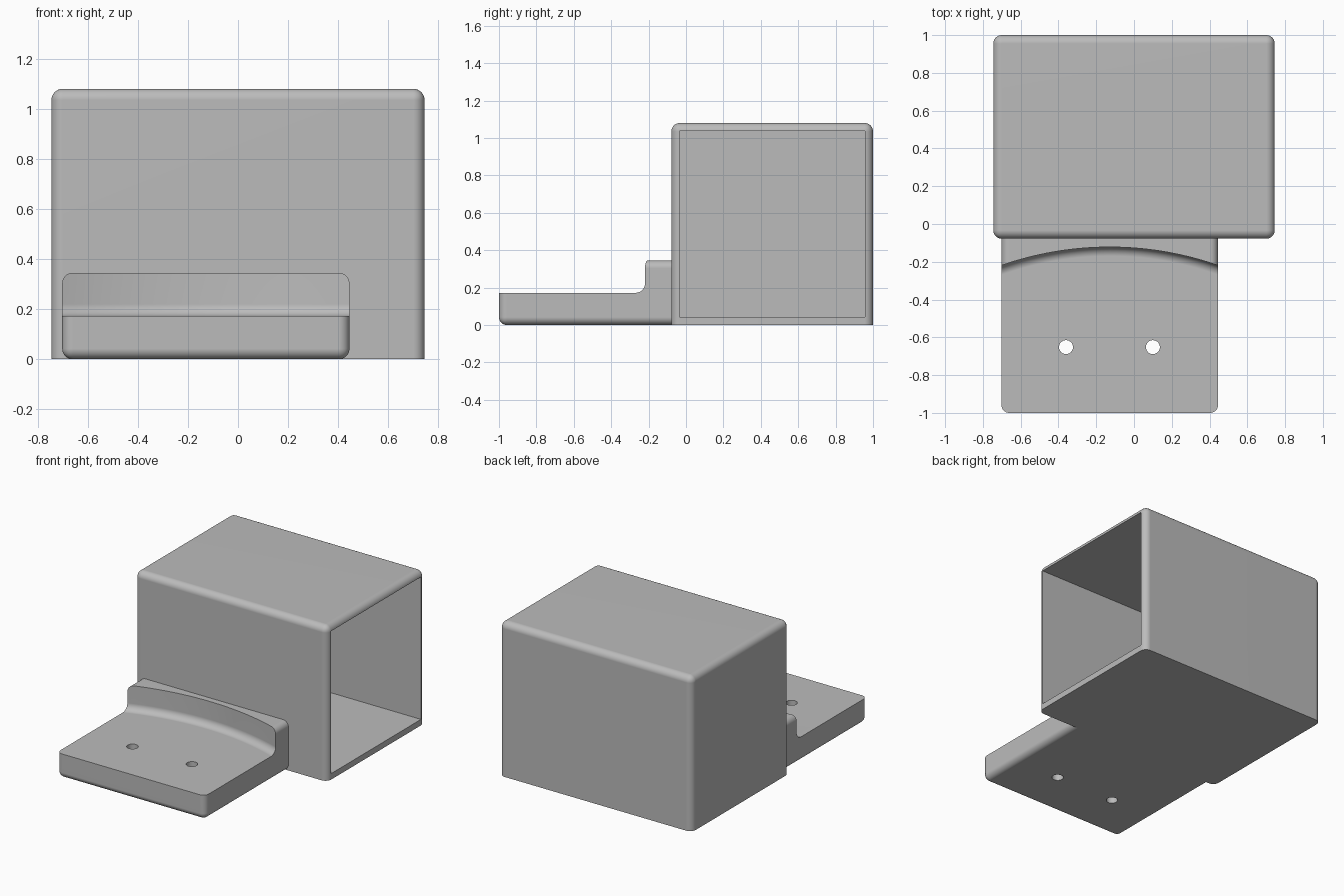
import bpy
import bmesh
from mathutils import Matrix, Vector

if "Cube" in bpy.data.objects:
    bpy.data.objects.remove(bpy.data.objects["Cube"], do_unlink=True)

GREY = (0.5, 0.5, 0.5, 1)
grey = bpy.data.materials.new("plain grey")
grey.use_nodes = True
grey.diffuse_color = GREY
grey.node_tree.nodes["Principled BSDF"].inputs["Base Color"].default_value = GREY


def finish(name, bm):
    bmesh.ops.recalc_face_normals(bm, faces=bm.faces)
    mesh = bpy.data.meshes.new(name)
    bm.to_mesh(mesh)
    bm.free()
    mesh.materials.append(grey)
    obj = bpy.data.objects.new(name, mesh)
    bpy.context.collection.objects.link(obj)
    return obj


def block(name, low, high, radius=0, rounded=None):
    """Box between two corners; edges whose midpoint (-1..1 per axis) passes the rule are rounded."""
    low, high = Vector(low), Vector(high)
    bm = bmesh.new()
    bmesh.ops.create_cube(bm, size=2)
    edges = []
    if rounded:
        edges = [e for e in bm.edges if rounded(*((e.verts[0].co + e.verts[1].co) / 2))]
    size, middle = (high - low) / 2, (high + low) / 2
    bmesh.ops.transform(bm, matrix=Matrix.Translation(middle) @ Matrix.Diagonal(size).to_4x4(),
                        verts=bm.verts)
    if edges:
        bmesh.ops.bevel(bm, geom=edges, offset=radius, segments=8, profile=0.5, affect='EDGES')
    return finish(name, bm)


def cylinder(name, x, y, bottom, top, radius, sides, fillet=0):
    bm = bmesh.new()
    bmesh.ops.create_cone(bm, cap_ends=True, segments=sides, radius1=radius, radius2=radius,
                          depth=top - bottom,
                          matrix=Matrix.Translation((x, y, (bottom + top) / 2)))
    if fillet:
        middle = (bottom + top) / 2
        rim = [e for e in bm.edges if all(v.co.z < middle for v in e.verts)]
        bmesh.ops.bevel(bm, geom=rim, offset=fillet, segments=8, profile=0.5, affect='EDGES')
    return finish(name, bm)


def cut(obj, cutter):
    mod = obj.modifiers.new("cut", 'BOOLEAN')
    mod.operation = 'DIFFERENCE'
    mod.solver = 'EXACT'
    mod.object = cutter
    bpy.context.view_layer.objects.active = obj
    bpy.ops.object.modifier_apply(modifier=mod.name)
    bpy.data.objects.remove(cutter, do_unlink=True)


def smooth(obj):
    bpy.ops.object.select_all(action='DESELECT')
    obj.select_set(True)
    bpy.context.view_layer.objects.active = obj
    bpy.ops.object.shade_smooth_by_angle(angle=0.52)
    mod = obj.modifiers.new("flat face normals", 'WEIGHTED_NORMAL')
    mod.keep_sharp = True


# Hollow housing, open on its left side, with a sharp bottom rim
WALL, HALF, FRONT, BACK, TOP = 0.042, 0.745, -0.078, 1.0, 1.08
housing = block("housing", (-HALF, FRONT, 0), (HALF, BACK, TOP), 0.045,
                lambda x, y, z: z > -0.5)
cut(housing, block("cavity", (-HALF + WALL, FRONT + WALL, WALL),
                   (HALF + 1, BACK - WALL, TOP - WALL)))
smooth(housing)

# Mounting plate with a raised ridge against the housing
LEFT, RIGHT, NOSE, RIDGE, DECK = 0.445, -0.702, -1.0, 0.345, 0.172
plate = block("mounting_plate", (RIGHT, NOSE, 0), (LEFT, FRONT, RIDGE), 0.042,
              lambda x, y, z: y < 0.5 and not (y < -0.5 and z > 0.5))

# Curved, filleted step between the deck and the ridge
ARC = 1.738
cut(plate, cylinder("step_cutter", (LEFT + RIGHT) / 2, -0.122 - ARC, DECK, 0.7, ARC, 256, 0.048))

# Screw holes
for hole_x in (-0.36, 0.1):
    cut(plate, cylinder("hole_cutter", hole_x, -0.652, -0.2, 0.6, 0.037, 32))
smooth(plate)
